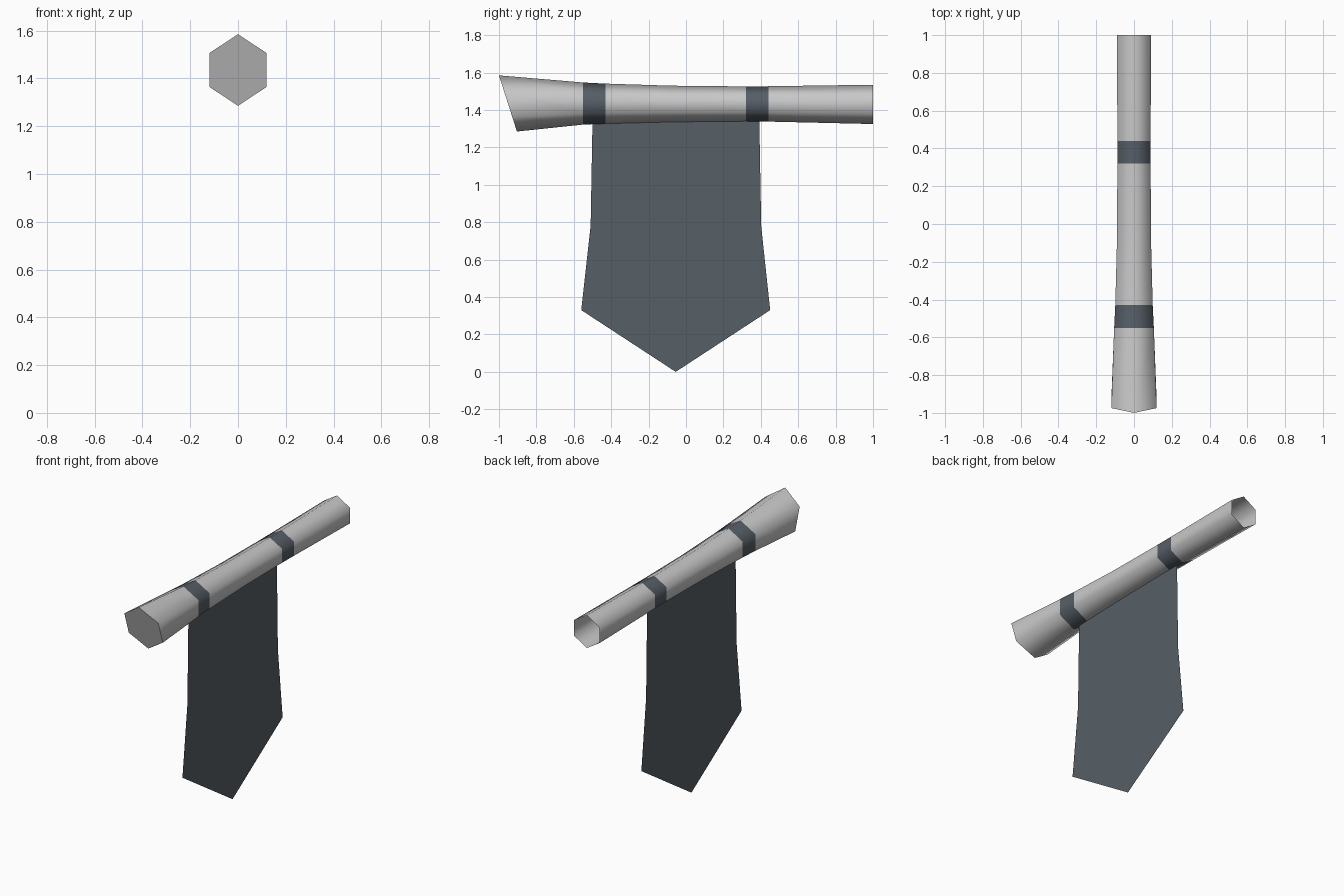
import bpy, bmesh

cube = bpy.data.objects.get("Cube")
if cube:
    bpy.data.objects.remove(cube)


def make_material(name, rgb):
    m = bpy.data.materials.new(name)
    m.use_nodes = True
    m.diffuse_color = (*rgb, 1)
    m.node_tree.nodes["Principled BSDF"].inputs["Base Color"].default_value = (*rgb, 1)
    return m


grey = make_material("pale_grey", (0.58, 0.58, 0.58))
slate = make_material("dark_slate", (0.092, 0.112, 0.133))


def make_object(name, bm, materials):
    mesh = bpy.data.meshes.new(name)
    bm.to_mesh(mesh)
    bm.free()
    for m in materials:
        mesh.materials.append(m)
    obj = bpy.data.objects.new(name, mesh)
    bpy.context.collection.objects.link(obj)
    return obj


# Hexagonal pole: stations of y, half width, bottom z, top z
STATIONS = [
    (-0.952, 0.12, 1.285, 1.585),
    (-0.55, 0.105, 1.322, 1.547),
    (-0.43, 0.099, 1.327, 1.541),
    (-0.08, 0.09, 1.336, 1.53),
    (0.32, 0.088, 1.34, 1.526),
    (0.44, 0.088, 1.338, 1.527),
    (1.0, 0.09, 1.325, 1.535),
]
BANDS = (1, 4)
HEXAGON = [(0, 1), (1, 0.47), (1, -0.47), (0, -1), (-1, -0.47), (-1, 0.47)]

bm = bmesh.new()
rings = []
for i, (y, half, low, high) in enumerate(STATIONS):
    mid, rad = (low + high) / 2, (high - low) / 2
    slant = 0.048 if i == 0 else 0  # front end is cut at an angle
    rings.append([bm.verts.new((half * u, y - slant * v, mid + rad * v)) for u, v in HEXAGON])

for i, (a, b) in enumerate(zip(rings, rings[1:])):
    for k in range(6):
        n = (k + 1) % 6
        face = bm.faces.new((a[k], a[n], b[n], b[k]))
        face.smooth = True
        face.material_index = 1 if i in BANDS else 0

# Front cap closes the wide end, the back end stays open
cap = bm.faces.new(rings[0])
for edge in cap.edges:
    edge.smooth = False
bmesh.ops.recalc_face_normals(bm, faces=bm.faces)
if cap.normal.y > 0:
    bmesh.ops.reverse_faces(bm, faces=bm.faces)
make_object("pole", bm, [grey, slate])

# Hanging cloth: one flat sheet with a pointed lower end
bm = bmesh.new()
OUTLINE = [(-0.5, 1.335), (-0.51, 0.78), (-0.56, 0.33), (-0.055, 0),
           (0.45, 0.33), (0.402, 0.78), (0.392, 1.345)]
cloth = bm.faces.new([bm.verts.new((0, y, z)) for y, z in OUTLINE])
cloth.normal_update()
if cloth.normal.x < 0:
    cloth.normal_flip()
make_object("banner_cloth", bm, [slate])
